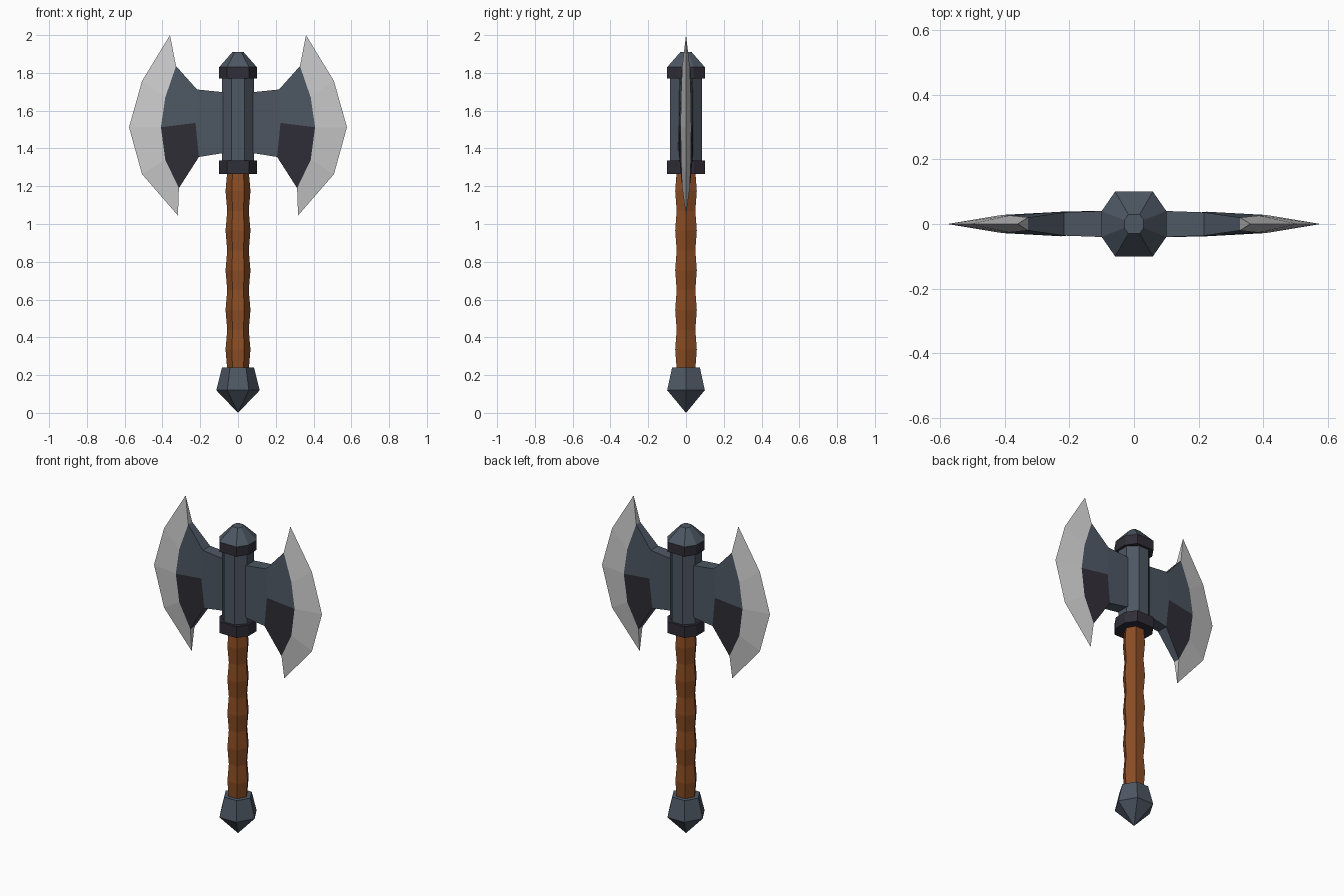
import bpy, bmesh
from math import cos, sin, tau

if "Cube" in bpy.data.objects:
    bpy.data.objects.remove(bpy.data.objects["Cube"])


def material(name, rgb):
    m = bpy.data.materials.new(name)
    m.diffuse_color = (*rgb, 1)
    m.use_nodes = True
    m.node_tree.nodes["Principled BSDF"].inputs["Base Color"].default_value = m.diffuse_color
    return m


wood = material("wood", (0.26, 0.075, 0.018))
steel = material("blue_steel", (0.075, 0.095, 0.125))
dark = material("dark_iron", (0.03, 0.027, 0.038))
silver = material("silver", (0.68, 0.67, 0.70))


def finish(name, bm, mats):
    bmesh.ops.recalc_face_normals(bm, faces=bm.faces)
    me = bpy.data.meshes.new(name)
    bm.to_mesh(me)
    bm.free()
    for m in mats:
        me.materials.append(m)
    ob = bpy.data.objects.new(name, me)
    bpy.context.collection.objects.link(ob)
    return ob


def ngon(n, phase=0.0):
    return [(cos(tau * (i + phase) / n), sin(tau * (i + phase) / n)) for i in range(n)]


def stack(name, section, levels, mat):
    """Skin a cross-section scaled by s at each height z, capping both ends."""
    bm = bmesh.new()
    rings = [[bm.verts.new((x * s, y * s, z)) for x, y in section] for z, s in levels]
    n = len(section)
    for a, b in zip(rings, rings[1:]):
        for i in range(n):
            j = (i + 1) % n
            bm.faces.new((a[i], a[j], b[j], b[i]))
    bm.faces.new(rings[0])
    bm.faces.new(rings[-1])
    bmesh.ops.remove_doubles(bm, verts=bm.verts, dist=1e-5)
    return finish(name, bm, [mat])


hexagon = ngon(6)
octagon = ngon(8, 0.5)
collar_section = [(1, -.4), (1, .4), (.585, 1), (-.585, 1),
                  (-1, .4), (-1, -.4), (-.585, -1), (.585, -1)]

# Pommel and wavy wooden grip
stack("pommel", hexagon, [(0, 1e-6), (0.12, 0.115), (0.24, 0.085)], steel)
grip = [(0.23 + 0.105 * i, 0.066 if i % 2 else 0.057) for i in range(11)]
stack("grip", hexagon, grip, wood)

# Head socket with two collars and a cap
stack("socket", octagon, [(1.28, 0.092), (1.80, 0.092)], steel)
stack("lower_collar", collar_section, [(1.265, 0.1), (1.335, 0.1)], dark)
stack("upper_collar", collar_section, [(1.77, 0.1), (1.83, 0.1)], dark)
bm_cap = [(x * 0.1, y * 0.1) for x, y in collar_section]
cap = stack("cap", bm_cap, [(1.83, 1), (1.91, 0.3)], steel)


# Axe blade: half-thickness stations run from the socket out to the cutting edge
def blade(name, sign):
    root = [(.05, .042, 1.695), (.05, .042, 1.38)]
    neck = [(.217, .036, 1.712), (.225, .038, 1.535), (.207, .036, 1.355)]
    inner = [(.328, .020, 1.836), (.385, .026, 1.67), (.408, .028, 1.512),
             (.385, .026, 1.34), (.313, .020, 1.19)]
    edge = [(.36, 0, 2.0), (.508, 0, 1.757), (.577, 0, 1.512),
            (.508, 0, 1.264), (.318, 0, 1.045)]
    bm = bmesh.new()

    def add(points, side):
        return [bm.verts.new((sign * x, side * y, z)) for x, y, z in points]

    e = add(edge, 1)
    sides = []
    for side in (-1, 1):
        r, n, c = add(root, side), add(neck, side), add(inner, side)
        bm.faces.new((r[0], n[0], n[1], n[2], r[1]))
        bm.faces.new((n[0], c[0], c[1], c[2], n[1]))
        bm.faces.new((n[1], c[2], c[3], c[4], n[2])).material_index = 1
        for i in range(4):
            bm.faces.new((c[i], e[i], e[i + 1], c[i + 1])).material_index = 2
        sides.append((r, n, c))
    # Rims joining front and back
    (r, n, c), (R, N, C) = sides
    for k in (0, -1):
        bm.faces.new((r[k], n[k], N[k], R[k]))
        bm.faces.new((n[k], c[k], C[k], N[k]))
        bm.faces.new((c[k], e[k], C[k])).material_index = 2
    bm.faces.new((r[0], r[1], R[1], R[0]))
    return finish(name, bm, [steel, dark, silver])


blade("right_blade", 1)
blade("left_blade", -1)
